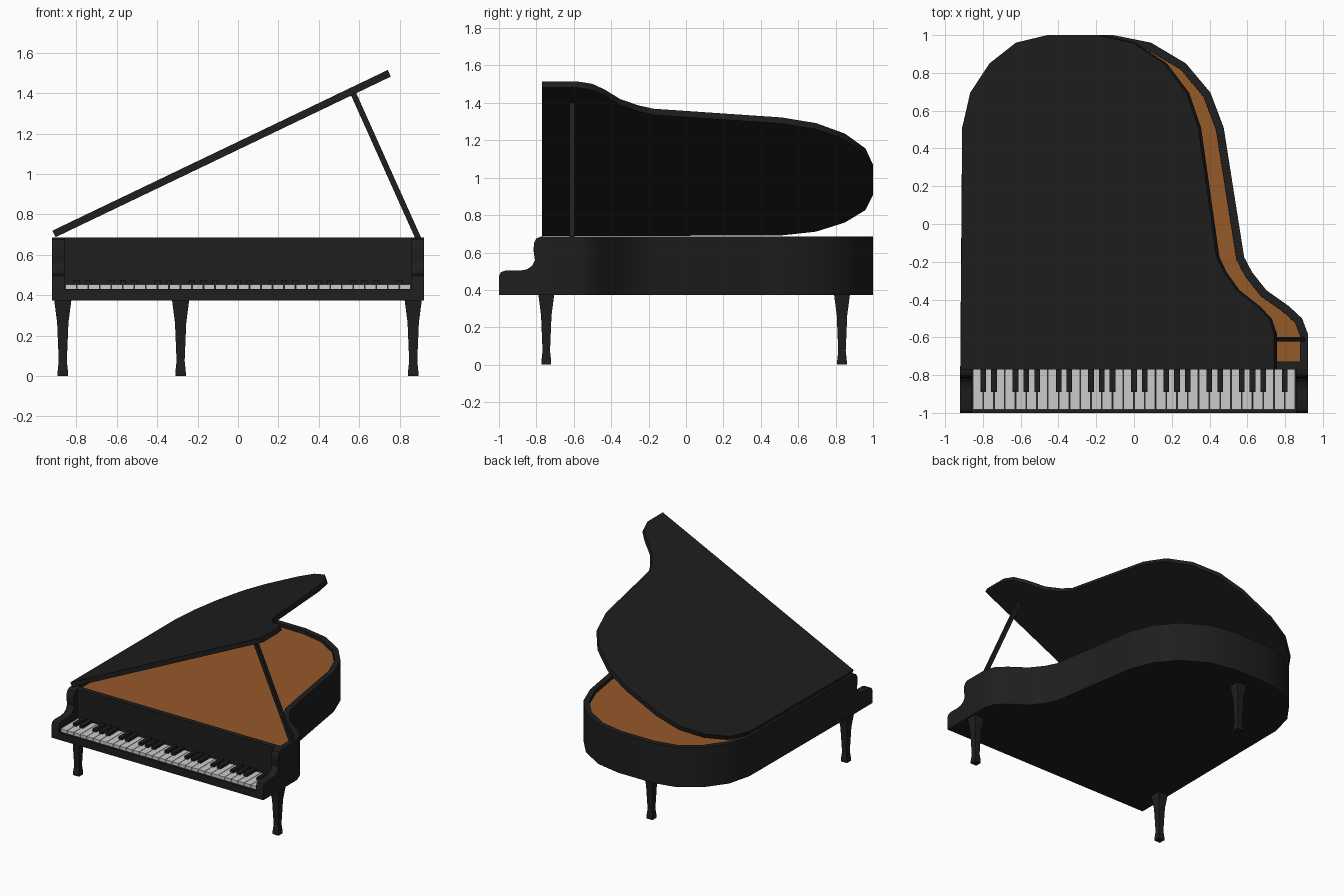
import bpy, bmesh, math
from mathutils import Vector

if "Cube" in bpy.data.objects:
    bpy.data.objects.remove(bpy.data.objects["Cube"])


def material(name, rgb):
    m = bpy.data.materials.new(name)
    m.diffuse_color = (*rgb, 1)
    m.use_nodes = True
    m.node_tree.nodes["Principled BSDF"].inputs["Base Color"].default_value = m.diffuse_color
    return m


BLACK = material("black_lacquer", (0.013, 0.013, 0.013))
BROWN = material("brown_wood", (0.30, 0.10, 0.022))
WHITE = material("white_key", (0.8, 0.8, 0.8))


def finish(name, bm, mat, smooth=False):
    bmesh.ops.recalc_face_normals(bm, faces=bm.faces)
    me = bpy.data.meshes.new(name)
    bm.to_mesh(me)
    bm.free()
    ob = bpy.data.objects.new(name, me)
    bpy.context.collection.objects.link(ob)
    me.materials.append(mat)
    if smooth:
        bpy.ops.object.select_all(action='DESELECT')
        ob.select_set(True)
        bpy.context.view_layer.objects.active = ob
        bpy.ops.object.shade_smooth_by_angle(angle=math.radians(30))
    return ob


def prism(points, offset):
    """Closed solid from a flat outline swept along offset."""
    bm = bmesh.new()
    off = Vector(offset)
    a = [bm.verts.new(p) for p in points]
    b = [bm.verts.new(Vector(p) + off) for p in points]
    bm.faces.new(a)
    bm.faces.new(b)
    for i in range(len(a)):
        j = (i + 1) % len(a)
        bm.faces.new((a[i], a[j], b[j], b[i]))
    bmesh.ops.recalc_face_normals(bm, faces=bm.faces)
    return bm


def add_box(bm, x0, x1, y0, y1, z0, z1):
    vs = bmesh.ops.create_cube(bm, size=1)["verts"]
    for v in vs:
        v.co = ((x0 + x1) / 2 + v.co.x * (x1 - x0),
                (y0 + y1) / 2 + v.co.y * (y1 - y0),
                (z0 + z1) / 2 + v.co.z * (z1 - z0))


def box(name, mat, *dims):
    bm = bmesh.new()
    add_box(bm, *dims)
    return finish(name, bm, mat)


# Plan outline shared by case, soundboard and lid
OUTLINE = [(-0.92, -0.77), (0.92, -0.77), (0.92, -0.58), (0.89, -0.50),
           (0.82, -0.435), (0.70, -0.35), (0.625, -0.255), (0.583, -0.175),
           (0.475, 0.51), (0.405, 0.695), (0.275, 0.85), (0.09, 0.96),
           (-0.11, 1.0), (-0.41, 1.0), (-0.595, 0.96), (-0.75, 0.85),
           (-0.863, 0.695), (-0.91, 0.51)]
BOTTOM, TOP, BOARD = 0.373, 0.685, 0.655

# Case: solid body with a shallow well inside the rim
bm = prism([(x, y, BOTTOM) for x, y in OUTLINE], (0, 0, TOP - BOTTOM))
bm.faces.ensure_lookup_table()
top = max(bm.faces, key=lambda f: f.calc_center_median().z)
bmesh.ops.inset_individual(bm, faces=[top], thickness=0.042, use_even_offset=True)
bmesh.ops.inset_individual(bm, faces=[top], thickness=0.0005,
                           depth=BOARD - TOP, use_even_offset=True)
well = [v.co.copy() for v in top.verts]
finish("case", bm, BLACK, True)

# Soundboard
finish("soundboard", prism(well, (0, 0, 0.004)), BROWN)

# Lid, hinged open along the left edge
lid = finish("lid", prism([(x + 0.92, y, 0) for x, y in OUTLINE], (0, 0, 0.036)), BLACK, True)
lid.location = (-0.903, 0, 0.687)
lid.rotation_euler = (0, -math.radians(25.6), 0)

# Lid prop
foot, head = Vector((0.893, -0.61, 0.68)), Vector((0.572, -0.61, 1.395))
d = head - foot
bm = bmesh.new()
add_box(bm, -0.014, 0.014, -0.013, 0.013, 0, d.length)
prop = finish("lid_prop", bm, BLACK)
prop.location = foot
prop.rotation_euler = (0, math.atan2(d.x, d.z), 0)

# Scrolled cheeks at both ends of the keyboard
CHEEK = [(-0.76, BOTTOM), (-1.0, BOTTOM), (-1.0, 0.475), (-0.99, 0.495),
         (-0.965, 0.504), (-0.89, 0.503), (-0.85, 0.51), (-0.822, 0.53),
         (-0.808, 0.56), (-0.815, 0.61), (-0.813, 0.65), (-0.80, 0.675),
         (-0.775, TOP), (-0.76, TOP)]
for side, s in (("left", -1), ("right", 1)):
    finish(side + "_cheek", prism([(s * 0.92, y, z) for y, z in CHEEK], (-s * 0.062, 0, 0)),
           BLACK, True)

# Key bed and front slip
box("key_bed", BLACK, -0.86, 0.86, -0.985, -0.765, BOTTOM, 0.425)
box("key_slip", BLACK, -0.86, 0.86, -1.0, -0.983, BOTTOM, 0.43)

# Keys: 30 naturals, sharps in groups of two and three
N = 30
pitch = 1.71 / N
whites, blacks = bmesh.new(), bmesh.new()
for i in range(N):
    x = -0.855 + i * pitch
    add_box(whites, x + 0.002, x + pitch - 0.002, -0.981, -0.768, 0.42, 0.454)
    if i and i % 7 not in (0, 3):
        add_box(blacks, x - 0.015, x + 0.015, -0.89, -0.768, 0.44, 0.476)
finish("white_keys", whites, WHITE)
finish("black_keys", blacks, BLACK)

# Square tapered legs with flared feet
LEG = [(0.026, 0.0), (0.026, 0.018), (0.020, 0.075), (0.028, 0.265), (0.043, 0.38)]
for name, x, y in (("front_left_leg", -0.867, -0.747), ("front_right_leg", 0.867, -0.747),
                   ("rear_leg", -0.284, 0.834)):
    bm = bmesh.new()
    rings = [[bm.verts.new((x + a * r, y + b * r, z))
              for a, b in ((-1, -1), (1, -1), (1, 1), (-1, 1))] for r, z in LEG]
    bm.faces.new(rings[0])
    bm.faces.new(rings[-1])
    for lo, hi in zip(rings, rings[1:]):
        for k in range(4):
            n = (k + 1) % 4
            bm.faces.new((lo[k], lo[n], hi[n], hi[k]))
    finish(name, bm, BLACK)
